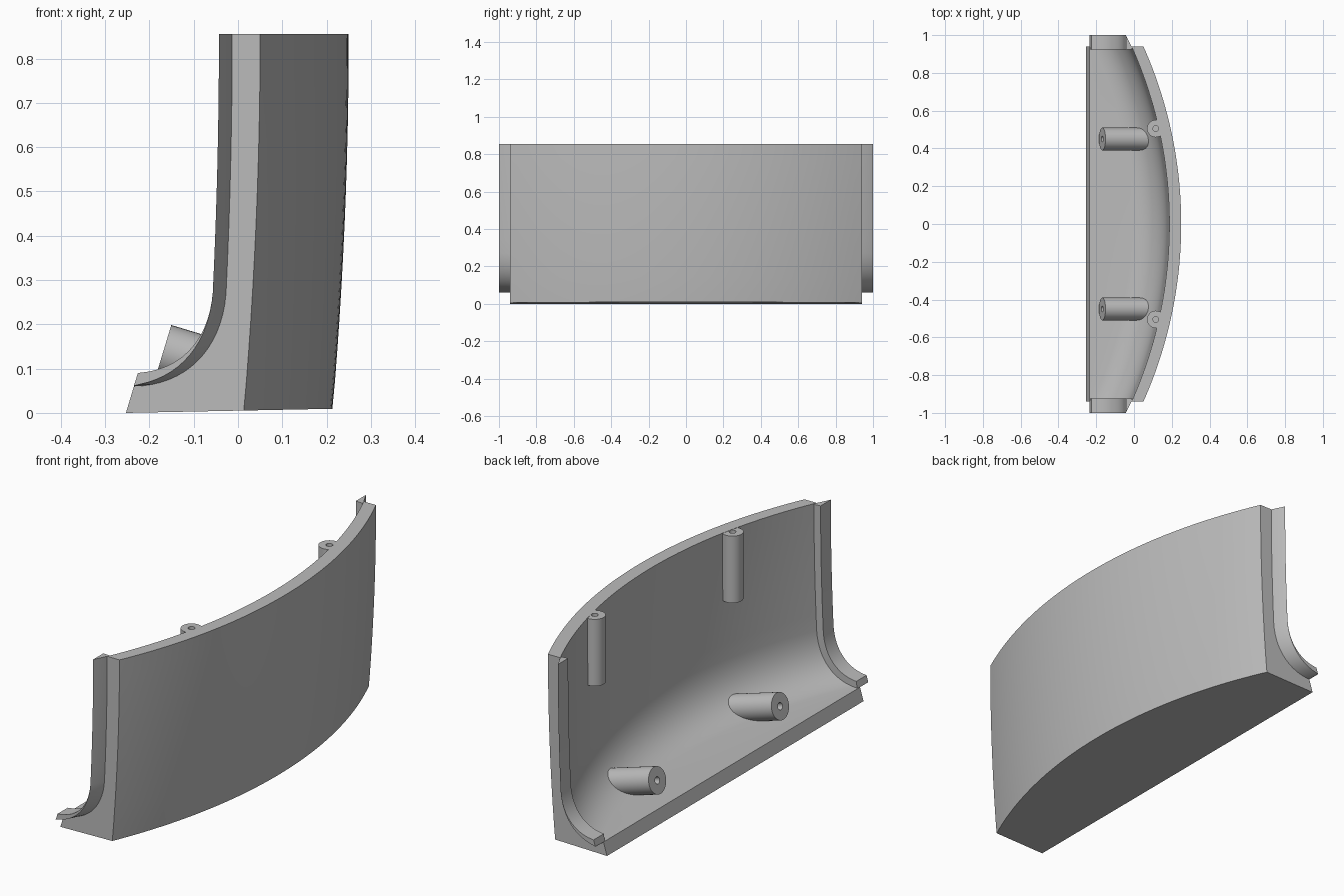
import bpy, bmesh, math
from mathutils import Vector

cube = bpy.data.objects.get("Cube")
if cube:
    bpy.data.objects.remove(cube, do_unlink=True)

grey = bpy.data.materials.new("plain grey")
grey.use_nodes = True
grey.diffuse_color = (0.5, 0.5, 0.5, 1)
grey.node_tree.nodes["Principled BSDF"].inputs["Base Color"].default_value = (0.5, 0.5, 0.5, 1)

TOP = 0.855       # height of the wall
END = 0.94        # half length of the shell
BOW = 0.2         # how far the middle bulges forward
RADIUS = (END ** 2 + BOW ** 2) / (2 * BOW)


def finish(name, bm):
    bmesh.ops.recalc_face_normals(bm, faces=bm.faces)
    mesh = bpy.data.meshes.new(name)
    bm.to_mesh(mesh)
    bm.free()
    mesh.materials.append(grey)
    obj = bpy.data.objects.new(name, mesh)
    bpy.context.collection.objects.link(obj)
    bpy.ops.object.select_all(action='DESELECT')
    obj.select_set(True)
    bpy.context.view_layer.objects.active = obj
    bpy.ops.object.shade_smooth_by_angle(angle=math.radians(30))
    return obj


def loft(name, rings):
    """Skin a row of closed rings and cap both ends."""
    bm = bmesh.new()
    rows = [[bm.verts.new(p) for p in ring] for ring in rings]
    n = len(rows[0])
    for a, b in zip(rows, rows[1:]):
        for i in range(n):
            j = (i + 1) % n
            bm.faces.new((a[i], a[j], b[j], b[i]))
    bm.faces.new(rows[0])
    bm.faces.new(rows[-1])
    bmesh.ops.remove_doubles(bm, verts=bm.verts, dist=0.0001)
    return finish(name, bm)


def bulge(y):
    return math.sqrt(RADIUS ** 2 - y ** 2) - RADIUS + BOW


# Inner profile at the ends: a large fillet rising into a nearly upright wall
handles = [Vector(p) for p in ((-0.235, 0.06), (-0.12, 0.062), (-0.037, 0.14), (-0.027, 0.27))]
inner = []
for i in range(17):
    t = i / 16
    weights = ((1 - t) ** 3, 3 * t * (1 - t) ** 2, 3 * t * t * (1 - t), t ** 3)
    inner.append(sum((h * w for h, w in zip(handles, weights)), Vector((0, 0))))
for i in range(1, 9):
    z = 0.27 + (TOP - 0.27) * i / 8
    inner.append(Vector((-0.013 - 0.014 * ((TOP - z) / 0.585) ** 2, z)))

# Outer profile, top to bottom, leaning back towards the base
outer = []
for i in range(13):
    f = i / 12
    outer.append(Vector((0.05 - 0.037 * f * f, TOP * (1 - f))))

# Curved shell: solid base, fillet and bowed wall
stations = 48
rings = []
for k in range(stations + 1):
    y = -END + 2 * END * k / stations
    d = bulge(y)
    ring = [(-0.253, y, 0), (inner[0].x, y, inner[0].y)]
    ring += [(p.x + d, y, p.y) for p in inner[1:]]
    ring += [(p.x + d, y, p.y) for p in outer[:-1]]
    x = outer[-1].x + d
    ring.append((x, y, 0.02 * (x + 0.253)))
    rings.append(ring)
loft("curved_shell", rings)

# Chamfered joining lips along both ends
for side, name in ((1, "left_lip"), (-1, "right_lip")):
    rings = []
    for i, p in enumerate(inner):
        before, after = inner[max(i - 1, 0)], inner[min(i + 1, len(inner) - 1)]
        tangent = (after - before).normalized()
        a = p + Vector((-tangent.y, tangent.x)) * 0.03
        if i == 0:
            a = Vector((-0.226, 0.09))
        if i == len(inner) - 1:
            a.y = TOP
        shifted = max(p.x - 0.03, inner[0].x)
        rings.append([(p.x, side * END, p.y), (shifted, side, p.y), (a.x, side, a.y),
                      (a.x, side * 0.925, a.y), (p.x + 0.004, side * 0.925, p.y - 0.002)])
    loft(name, rings)


def screw_post(name, tip, direction, radius, length, hole, depth, sides=32):
    """Round post with a blind hole in its tip."""
    turn = Vector((0, 0, 1)).rotation_difference(Vector(direction).normalized())
    rings = []
    for r, h in ((radius, length), (radius, 0), (hole, 0), (hole, depth)):
        ring = []
        for i in range(sides):
            a = 2 * math.pi * i / sides
            ring.append(Vector(tip) + turn @ Vector((r * math.cos(a), r * math.sin(a), h)))
        rings.append(ring)
    return loft(name, rings)


# Upright and slanted screw posts
for side, label in ((1, "left"), (-1, "right")):
    screw_post(label + "_upright_post", (0.115, side * 0.505, TOP - 0.001), (0, 0, -1),
               0.046, 0.31, 0.015, 0.15)
    screw_post(label + "_slanted_post", (-0.168, side * 0.45, 0.141), (0.957, 0, -0.29),
               0.06, 0.24, 0.016, 0.12)
